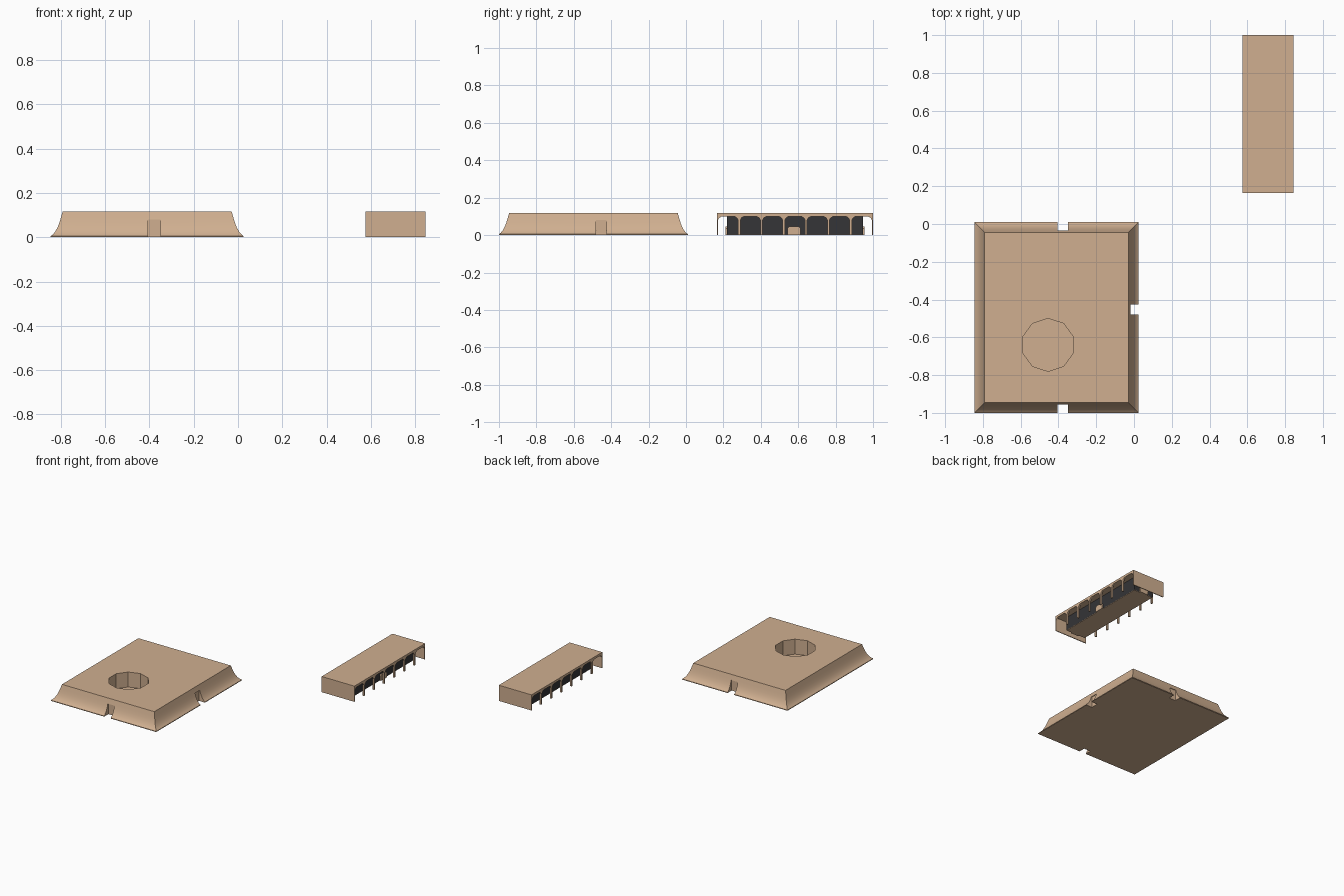
import bpy, bmesh, math

if "Cube" in bpy.data.objects:
    bpy.data.objects.remove(bpy.data.objects["Cube"])


def material(name, col):
    m = bpy.data.materials.new(name)
    m.diffuse_color = (*col, 1)
    m.use_nodes = True
    m.node_tree.nodes["Principled BSDF"].inputs["Base Color"].default_value = m.diffuse_color
    return m


TAN = material("warm_tan", (0.63, 0.43, 0.28))
DARK = material("dark_glass", (0.035, 0.035, 0.038))


def finish(name, bm, mat):
    bmesh.ops.recalc_face_normals(bm, faces=bm.faces[:])
    me = bpy.data.meshes.new(name)
    bm.to_mesh(me)
    bm.free()
    ob = bpy.data.objects.new(name, me)
    bpy.context.collection.objects.link(ob)
    me.materials.append(mat)
    return ob


def prism(name, points, offset, mat):
    """Extrude a closed 3D outline along an offset vector."""
    bm = bmesh.new()
    face = bm.faces.new([bm.verts.new(p) for p in points])
    ext = bmesh.ops.extrude_face_region(bm, geom=[face], use_keep_orig=True)
    moved = [g for g in ext["geom"] if isinstance(g, bmesh.types.BMVert)]
    bmesh.ops.translate(bm, verts=moved, vec=offset)
    return finish(name, bm, mat)


def box(name, x, y, z, mat):
    outline = [(x[0], y[0], z[0]), (x[1], y[0], z[0]), (x[1], y[1], z[0]), (x[0], y[1], z[0])]
    return prism(name, outline, (0, 0, z[1] - z[0]), mat)


H = 0.117

# plinth with a concave flare, lofted from inset rectangles
X0, X1, Y0, Y1 = -0.845, 0.025, -1.0, 0.01
FLARE = [(0, 0), (0, 0.005), (0.01, 0.013), (0.02, 0.025), (0.03, 0.043),
         (0.038, 0.063), (0.045, 0.085), (0.054, H)]
bm = bmesh.new()
rings = []
for i, z in FLARE:
    rings.append([bm.verts.new(p) for p in (
        (X0 + i, Y0 + i, z), (X1 - i, Y0 + i, z), (X1 - i, Y1 - i, z), (X0 + i, Y1 - i, z))])
bm.faces.new(rings[0][::-1])
bm.faces.new(rings[-1])
for a, b in zip(rings, rings[1:]):
    for k in range(4):
        n = (k + 1) % 4
        bm.faces.new((a[k], a[n], b[n], b[k]))
plinth = finish("plinth", bm, TAN)

# cutters: three doorway notches and a ten-sided well
D, NZ = 0.049, (-0.1, 0.08)
cutters = [
    box("front_notch", (-0.405, -0.35), (Y0 - 0.1, Y0 + D), NZ, TAN),
    box("back_notch", (-0.405, -0.35), (Y1 - D, Y1 + 0.1), NZ, TAN),
    box("right_notch", (X1 - D, X1 + 0.1), (-0.48, -0.425), NZ, TAN),
    prism("well", [(-0.455 + 0.14 * math.sin(k * math.pi / 5),
                    -0.64 + 0.14 * math.cos(k * math.pi / 5), 0.005) for k in range(10)],
          (0, 0, 0.3), TAN)]
for c in cutters:
    mod = plinth.modifiers.new(c.name, 'BOOLEAN')
    mod.object, mod.operation, mod.solver = c, 'DIFFERENCE', 'EXACT'
bpy.context.view_layer.update()
result = bpy.data.meshes.new_from_object(
    plinth.evaluated_get(bpy.context.evaluated_depsgraph_get()))
plinth.modifiers.clear()
plinth.data = result
for c in cutters:
    bpy.data.objects.remove(c)
bpy.context.view_layer.objects.active = plinth
plinth.select_set(True)
bpy.ops.object.shade_smooth_by_angle(angle=math.radians(25))

# pavilion: roof slab and solid end walls
PX0, PX1, PY0, PY1 = 0.575, 0.845, 0.165, 1.0
SOFFIT = 0.102
box("roof_slab", (PX0, PX1), (PY0, PY1), (SOFFIT, H), TAN)
T = 0.006
box("front_end_wall", (PX0, PX1), (PY0, PY0 + T), (0, SOFFIT), TAN)
box("back_end_wall", (PX0, PX1), (PY1 - T, PY1), (0, SOFFIT), TAN)

# arcades of seven soft-cornered bays along both long sides
BAYS = 7
pitch = (PY1 - PY0) / BAYS
half = 0.006
CORNER = [(0, 0), (0, 0.08), (0.006, 0.092), (0.02, 0.1)]
outline = [(PY0, H - 0.001), (PY0, 0)]
for b in range(BAYS):
    lo, hi = PY0 + b * pitch + half, PY0 + (b + 1) * pitch - half
    outline += [(lo + d, z) for d, z in CORNER]
    outline += [(hi - d, z) for d, z in reversed(CORNER)]
outline += [(PY1, 0), (PY1, H - 0.001)]
for name, x in (("left_arcade", PX0), ("right_arcade", PX1 - 0.012)):
    prism(name, [(x, y, z) for y, z in outline], (0.012, 0, 0), TAN)

# dark glazed hall set back inside the arcades, on a tan floor
IN = 0.054
hx, hy = (PX0 + IN, PX1 - IN), (PY0 + IN, PY1 - IN)
box("glazed_hall", hx, hy, (0.003, SOFFIT), DARK)
box("hall_floor", hx, hy, (0, 0.003), TAN)


# low tan doors with clipped top corners
def door_profile(c, w=0.035, h=0.045, k=0.009):
    return [(c - w, 0), (c + w, 0), (c + w, h - k), (c + w - k, h), (c - w + k, h), (c - w, h - k)]


cx, cy = (PX0 + PX1) / 2, 0.577
prism("right_door", [(hx[1], a, z) for a, z in door_profile(cy)], (0.009, 0, 0), TAN)
prism("front_door", [(a, hy[0], z) for a, z in door_profile(cx)], (0, -0.009, 0), TAN)
prism("back_door", [(a, hy[1], z) for a, z in door_profile(cx)], (0, 0.009, 0), TAN)
